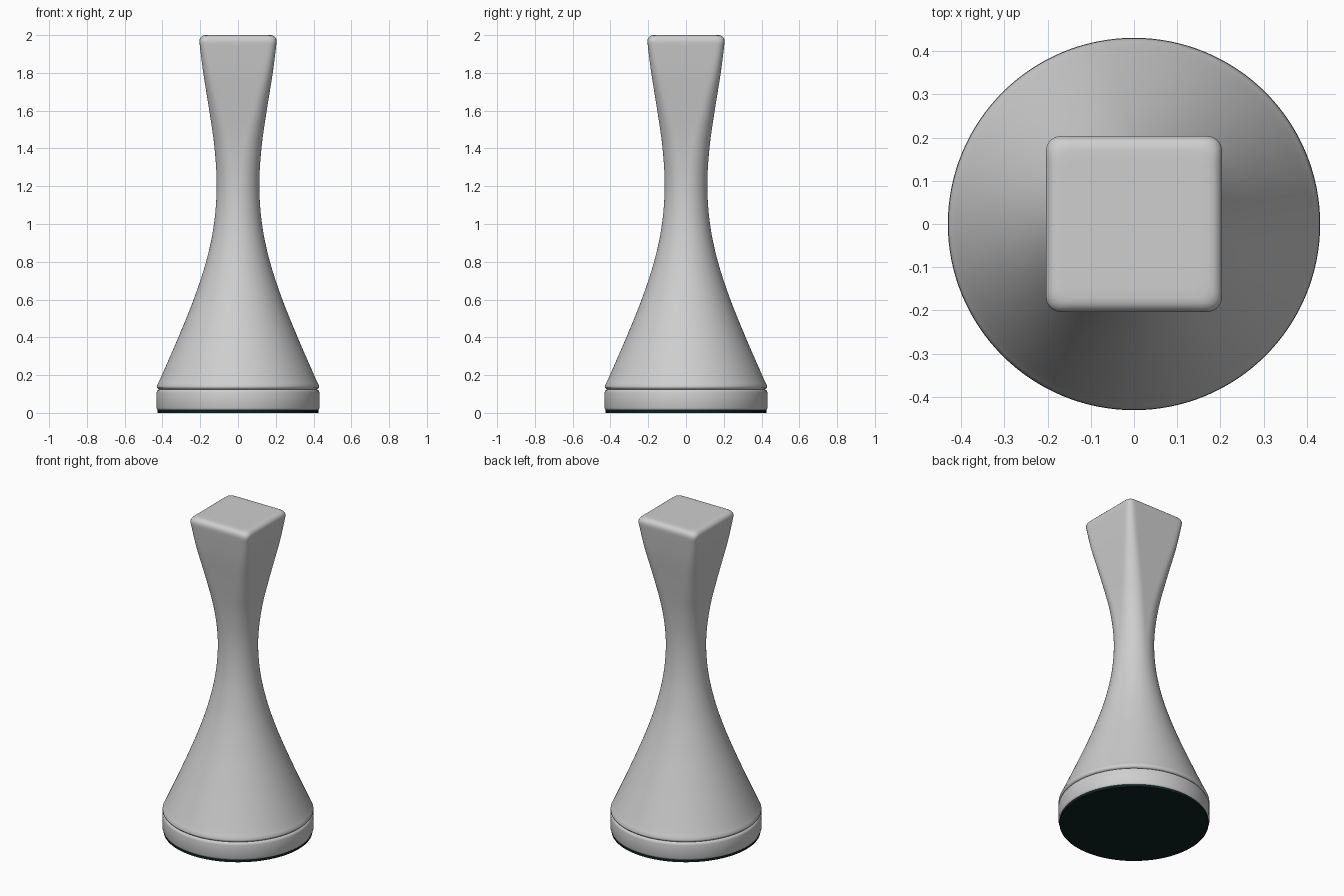
import bpy, bmesh, math

if "Cube" in bpy.data.objects:
    bpy.data.objects.remove(bpy.data.objects["Cube"])

def material(name, rgb):
    m = bpy.data.materials.new(name)
    m.diffuse_color = (*rgb, 1)
    m.use_nodes = True
    m.node_tree.nodes["Principled BSDF"].inputs["Base Color"].default_value = m.diffuse_color
    return m

GREY = material("light grey", (0.62, 0.62, 0.62))
FELT = material("dark green felt", (0.004, 0.017, 0.017))
SIDES = 128

def section_radius(angle, f):
    """Polar radius of a unit rounded square; f = 1 is a circle, f = 0 a square."""
    a = angle % (math.pi / 2)
    a = min(a, math.pi / 2 - a)
    c = 1 - f
    if math.tan(a) <= c:
        return 1 / math.cos(a)
    s = c * (math.cos(a) + math.sin(a))
    return s + math.sqrt(max(0, s * s - 2 * c * c + f * f))

def loft(name, rings, mat, angle=40):
    """Skin closed rings given as (z, half width, corner fraction)."""
    bm = bmesh.new()
    loops = []
    for z, w, f in rings:
        loop = []
        for i in range(SIDES):
            t = 2 * math.pi * i / SIDES
            r = w * section_radius(t, f)
            loop.append(bm.verts.new((r * math.cos(t), r * math.sin(t), z)))
        loops.append(loop)
    for a, b in zip(loops, loops[1:]):
        for i in range(SIDES):
            j = (i + 1) % SIDES
            bm.faces.new((a[i], a[j], b[j], b[i]))
    bm.faces.new(loops[0][::-1])
    bm.faces.new(loops[-1])
    me = bpy.data.meshes.new(name)
    bm.to_mesh(me)
    bm.free()
    me.materials.append(mat)
    ob = bpy.data.objects.new(name, me)
    bpy.context.collection.objects.link(ob)
    bpy.ops.object.select_all(action='DESELECT')
    ob.select_set(True)
    bpy.context.view_layer.objects.active = ob
    bpy.ops.object.shade_smooth_by_angle(angle=math.radians(angle))
    return ob

def smooth(points, steps=6):
    """Catmull-Rom curve through the key sections."""
    p = [points[0]] + points + [points[-1]]
    out = []
    for k in range(1, len(p) - 2):
        for s in range(steps):
            t = s / steps
            out.append(tuple(0.5 * (2 * b + (c - a) * t + (2 * a - 5 * b + 4 * c - d) * t * t
                                    + (3 * b - a - 3 * c + d) * t ** 3)
                             for a, b, c, d in zip(*p[k - 1:k + 3])))
    return [(z, w, min(1, f)) for z, w, f in out + [points[-1]]]

# Felt pad under the base
loft("felt_pad", [(0, 0.425, 1), (0.015, 0.425, 1)], FELT)

# Round base disc with softened rims
loft("base_disc", [(0.012, 0.42, 1), (0.016, 0.427, 1), (0.026, 0.431, 1),
                   (0.108, 0.431, 1), (0.118, 0.428, 1), (0.123, 0.421, 1),
                   (0.127, 0.41, 1)], GREY)

# Flared body: round at the foot, turning square at the head
flare = smooth([(0.155, 0.424, 1), (0.2, 0.403, 1), (0.4, 0.316, 1), (0.6, 0.235, 1),
                (0.8, 0.169, 1), (1.0, 0.127, 1), (1.2, 0.113, 0.95), (1.4, 0.124, 0.75),
                (1.6, 0.152, 0.48), (1.8, 0.184, 0.27), (1.96, 0.204, 0.17)])
foot = [(0.122, 0.41, 1), (0.126, 0.422, 1), (0.133, 0.43, 1), (0.142, 0.43, 1)]
head = [(1.975, 0.204, 0.17), (1.985, 0.2, 0.17), (1.993, 0.193, 0.17),
        (1.998, 0.184, 0.17), (2.0, 0.172, 0.17), (2.0, 0.15, 0.17)]
loft("body", foot + flare + head, GREY, 50)
